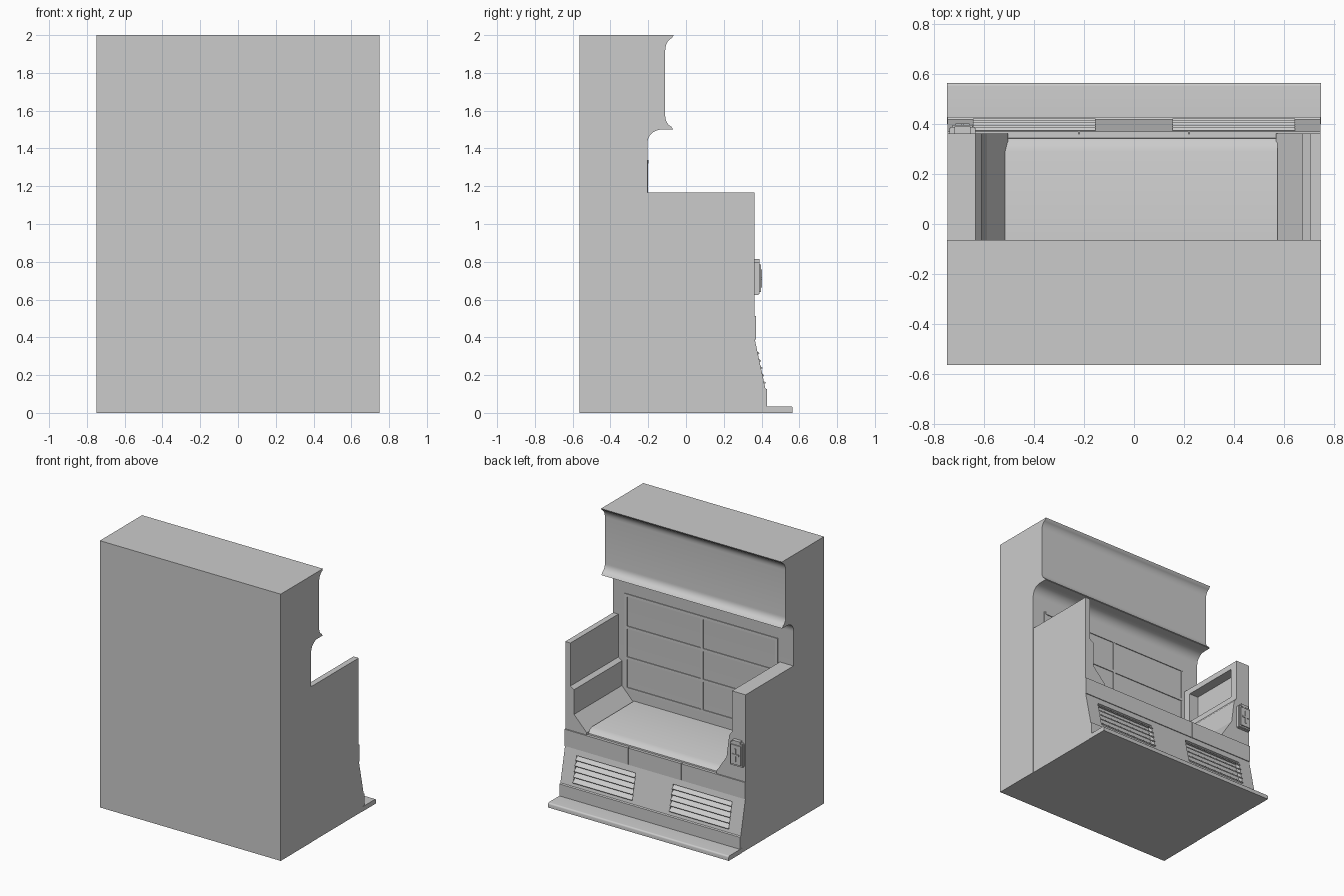
import bpy, bmesh, math
from mathutils import Matrix

if "Cube" in bpy.data.objects:
    bpy.data.objects.remove(bpy.data.objects["Cube"])


def finish(name, bm):
    bmesh.ops.recalc_face_normals(bm, faces=bm.faces)
    me = bpy.data.meshes.new(name)
    bm.to_mesh(me)
    bm.free()
    ob = bpy.data.objects.new(name, me)
    bpy.context.collection.objects.link(ob)
    return ob


def box(name, x, y, z, tilt=0.0, bevel=0.0):
    """Box from min/max pairs, optionally tilted about x through its centre."""
    bm = bmesh.new()
    c = [(a + b) / 2 for a, b in (x, y, z)]
    s = [b - a for a, b in (x, y, z)]
    m = Matrix.Translation(c) @ Matrix.Rotation(tilt, 4, 'X') @ Matrix.Diagonal((*s, 1))
    bmesh.ops.create_cube(bm, size=1, matrix=m)
    if bevel:
        bmesh.ops.bevel(bm, geom=bm.edges[:], offset=bevel, segments=2, affect='EDGES')
    return finish(name, bm)


def prism(name, pts, lo, hi, axis='X'):
    """Extrude a profile: (y, z) along X, or (x, z) along Y."""
    bm = bmesh.new()
    put = (lambda p, t: (t, p[0], p[1])) if axis == 'X' else (lambda p, t: (p[0], t, p[1]))
    a = [bm.verts.new(put(p, lo)) for p in pts]
    b = [bm.verts.new(put(p, hi)) for p in pts]
    bm.faces.new(a)
    bm.faces.new(b)
    for i in range(len(pts)):
        j = (i + 1) % len(pts)
        bm.faces.new((a[i], a[j], b[j], b[i]))
    return finish(name, bm)


def arc(cy, cz, r, rz, a0, a1, n=8):
    return [(cy + r * math.cos(math.radians(a0 + (a1 - a0) * i / n)),
             cz + rz * math.sin(math.radians(a0 + (a1 - a0) * i / n))) for i in range(n + 1)]


def cut(target, cutter):
    mod = target.modifiers.new("cut", 'BOOLEAN')
    mod.operation = 'DIFFERENCE'
    mod.solver = 'EXACT'
    mod.object = cutter
    bpy.context.view_layer.objects.active = target
    bpy.ops.object.modifier_apply(modifier=mod.name)
    bpy.data.objects.remove(cutter)


def smooth(ob):
    bpy.ops.object.select_all(action='DESELECT')
    ob.select_set(True)
    bpy.context.view_layer.objects.active = ob
    bpy.ops.object.shade_smooth_by_angle(angle=math.radians(30))


W = 0.748
BACK = -0.205

# Rear cabinet with flared overhead header
profile = [(-0.565, 0), (-0.565, 2), (-0.065, 2)]
profile += arc(-0.055, 1.92, 0.055, 0.07, 110, 180, 6)
profile += arc(-0.055, 1.57, 0.055, 0.06, 180, 245, 6)
profile += [(-0.068, 1.5)]
profile += arc(-0.13, 1.425, 0.075, 0.075, 90, 180)
profile += [(BACK, 0)]
smooth(prism("rear_cabinet", profile, -0.75, 0.75))

# Raised trim grid on the back wall
for i, z in enumerate((0.63, 0.86, 1.09, 1.33)):
    box(f"wall_rail_{i}", (-0.61, 0.64), (BACK - 0.01, BACK + 0.006), (z - 0.01, z + 0.01))
for i, x in enumerate((-0.61, 0.01, 0.64)):
    box(f"wall_post_{i}", (x - 0.01, x + 0.01), (BACK - 0.01, BACK + 0.005), (0.62, 1.34))

# Seat base with sloping front
base = prism("seat_base", [(BACK - 0.02, 0), (0.43, 0), (0.43, 0.125), (0.42, 0.13),
                           (0.365, 0.385), (0.36, 0.51), (BACK - 0.02, 0.51)], -W, W)

# Louvred vents
tilt = math.atan2(0.055, 0.255)
for side, (x0, x1) in {"left": (-0.645, -0.155), "right": (0.155, 0.645)}.items():
    cut(base, box("vent_cutter", (x0, x1), (0.362, 0.422), (0.15, 0.345), tilt))
    for i in range(5):
        z = 0.17 + i * 0.039
        y = 0.42 - (z - 0.13) * 0.055 / 0.255
        box(f"vent_slat_{side}_{i}", (x0, x1), (y - 0.03, y + 0.014),
            (z - 0.004, z + 0.004), -math.radians(38))

# Three drawer fronts
for i, (x0, x1) in enumerate(((-W, -0.222), (-0.218, 0.218), (0.222, W))):
    box(f"drawer_front_{i}", (x0, x1), (0.35, 0.371), (0.388, 0.513))

# Footplate with rounded front edge
smooth(prism("footplate", [(0.40, 0), (0.565, 0), (0.565, 0.025)]
             + arc(0.553, 0.023, 0.012, 0.012, 20, 90, 4) + [(0.40, 0.035)], -0.75, 0.75))

# Seat cushion
smooth(prism("seat", [(BACK - 0.01, 0.5), (0.345, 0.5), (0.343, 0.52), (0.325, 0.535),
                      (0.29, 0.548), (BACK - 0.01, 0.55)], -0.53, 0.575))

# Armrest wall on the +x side
prism("right_side_wall", [(W, 0.5), (W, 1.167), (0.705, 1.167), (0.705, 0.845), (0.675, 0.825),
                          (0.675, 0.64), (0.57, 0.53), (0.57, 0.5)], BACK - 0.02, 0.362, 'Y')

# Thicker wall on the -x side with a pocket
wall = prism("left_side_wall", [(-W, 0.5), (-W, 1.167), (-0.635, 1.167), (-0.635, 0.86),
                                (-0.612, 0.83), (-0.59, 0.66), (-0.505, 0.53), (-0.505, 0.5)],
             BACK - 0.02, 0.362, 'Y')
cut(wall, box("pocket_cutter", (-0.71, -0.55), (-0.15, 0.30), (0.90, 1.125)))

# Control box on the front of the thick wall
box("control_box", (-0.74, -0.635), (0.355, 0.388), (0.625, 0.80), bevel=0.004)
box("control_box_lid", (-0.728, -0.647), (0.38, 0.396), (0.64, 0.785))
box("control_box_cap", (-0.72, -0.655), (0.36, 0.39), (0.795, 0.815))
box("control_bar_upright", (-0.694, -0.682), (0.39, 0.402), (0.665, 0.76))
box("control_bar_cross", (-0.715, -0.66), (0.39, 0.402), (0.707, 0.719))
